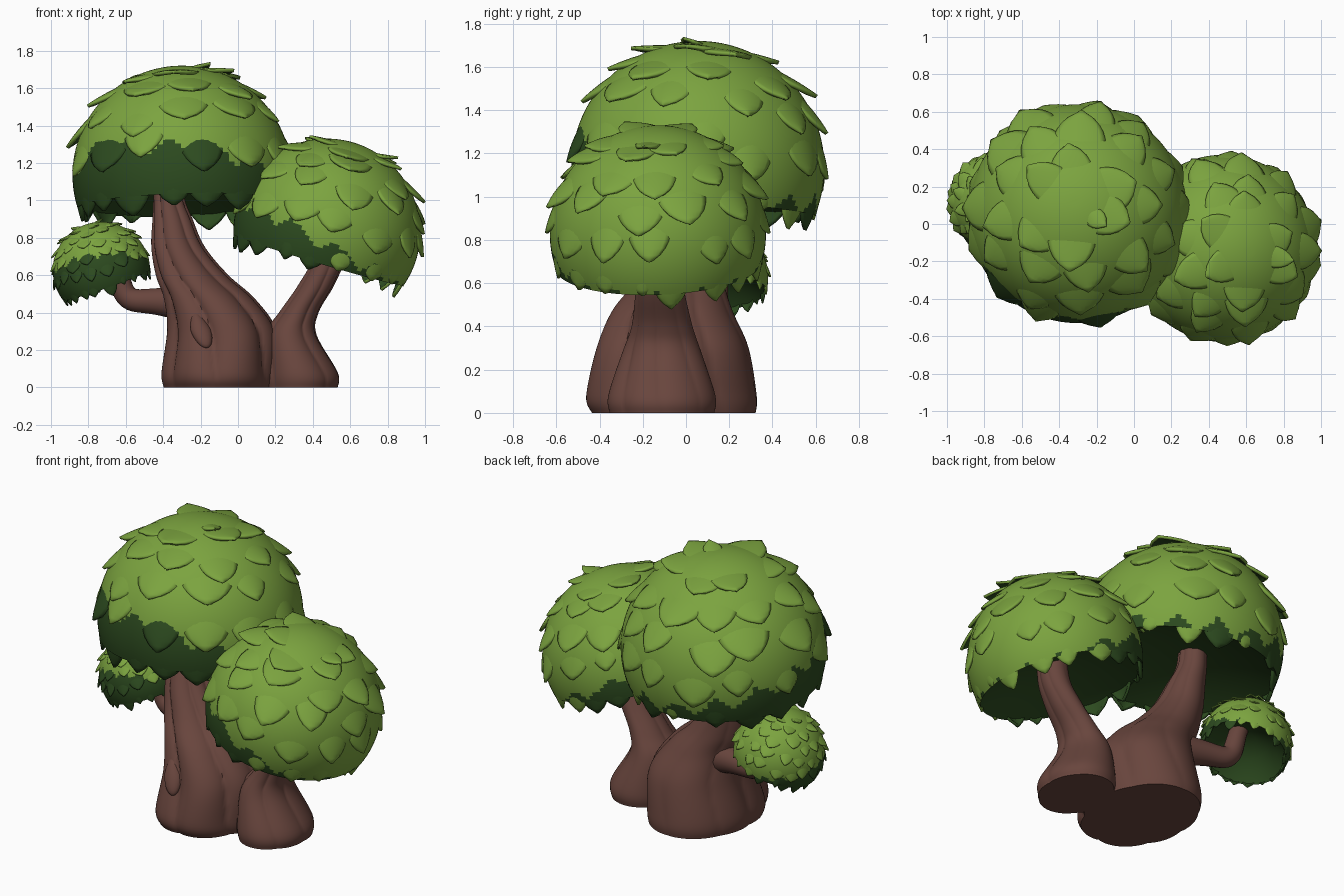
import bpy, bmesh, math, random
from mathutils import Vector

if "Cube" in bpy.data.objects:
    bpy.data.objects.remove(bpy.data.objects["Cube"])

random.seed(4)


def material(name, rgb):
    m = bpy.data.materials.new(name)
    m.diffuse_color = (*rgb, 1)
    m.use_nodes = True
    m.node_tree.nodes["Principled BSDF"].inputs["Base Color"].default_value = m.diffuse_color
    return m


LIGHT = material("leaf green", (0.20, 0.37, 0.05))
DARK = material("deep green", (0.026, 0.07, 0.014))
BARK = material("bark brown", (0.14, 0.06, 0.047))


def shade(ob, angle):
    bpy.ops.object.select_all(action='DESELECT')
    ob.select_set(True)
    bpy.context.view_layer.objects.active = ob
    bpy.ops.object.shade_smooth_by_angle(angle=math.radians(angle))


def finish(bm, name, mats, angle=40):
    me = bpy.data.meshes.new(name)
    bm.to_mesh(me)
    bm.free()
    ob = bpy.data.objects.new(name, me)
    bpy.context.collection.objects.link(ob)
    for m in mats:
        me.materials.append(m)
    shade(ob, angle)
    return ob


def skin(bm, rings, closed):
    """Quads between successive vertex rows."""
    faces = []
    for a, b in zip(rings, rings[1:]):
        n = len(a)
        for i in range(n if closed else n - 1):
            j = (i + 1) % n
            faces.append(bm.faces.new((a[i], b[i], b[j], a[j])))
    return faces


# ---- trunks: smooth lofts through key sections (cx, cy, z, rx, ry) ----
def spline(keys, t):
    i = min(int(t), len(keys) - 2)
    f = t - i
    p = [keys[max(0, min(len(keys) - 1, i + k))] for k in (-1, 0, 1, 2)]
    return [0.5 * (2 * b + (c - a) * f + (2 * a - 5 * b + 4 * c - d) * f * f
                   + (3 * b - a - 3 * c + d) * f ** 3) for a, b, c, d in zip(*p)]


def trunk(name, keys, ridges, depth, twist, n=120, steps=7):
    bm = bmesh.new()
    rings = []
    total = (len(keys) - 1) * steps
    for s in range(total + 1):
        cx, cy, z, rx, ry = spline(keys, s / steps)
        z = max(z, 0)
        ring = []
        for i in range(n):
            a = 2 * math.pi * i / n
            # grooves between rounded, twisting roots; calmer at the back and the foot
            w = abs(math.sin(ridges / 2 * (a + twist * z) + 0.7 * math.sin(2 * a)))
            amp = depth * (0.6 - 0.4 * math.sin(a)) * min(1, 0.4 + 2.5 * z)
            k = 1 + amp * (w ** 0.7 - 0.75)
            ring.append(bm.verts.new((cx + rx * k * math.cos(a), cy + ry * k * math.sin(a), z)))
        rings.append(ring)
    skin(bm, rings, True)
    bm.faces.new(rings[0])
    bm.faces.new(rings[-1])
    bmesh.ops.recalc_face_normals(bm, faces=bm.faces)
    return finish(bm, name, [BARK], 60)


trunk("main_trunk", [
    (-0.10, -0.06, 0.00, 0.30, 0.385), (-0.10, -0.07, 0.08, 0.31, 0.40),
    (-0.085, -0.06, 0.30, 0.29, 0.35), (-0.15, -0.06, 0.47, 0.24, 0.275),
    (-0.245, -0.03, 0.60, 0.19, 0.205), (-0.32, 0.00, 0.75, 0.14, 0.155),
    (-0.35, 0.04, 0.90, 0.105, 0.115), (-0.37, 0.07, 1.03, 0.08, 0.09),
    (-0.37, 0.08, 1.25, 0.075, 0.08)], 8, 0.16, 0.5)
trunk("right_trunk", [
    (0.335, -0.11, 0.00, 0.20, 0.24), (0.33, -0.11, 0.08, 0.205, 0.245),
    (0.28, -0.11, 0.28, 0.14, 0.18), (0.325, -0.11, 0.40, 0.105, 0.14),
    (0.42, -0.12, 0.55, 0.095, 0.115), (0.485, -0.13, 0.70, 0.085, 0.095),
    (0.50, -0.13, 0.95, 0.08, 0.08)], 6, 0.13, 0.6)

# ---- small side branch: bevelled curve ----
cu = bpy.data.curves.new("side_branch", 'CURVE')
cu.dimensions = '3D'
cu.bevel_depth = 1.0
cu.bevel_resolution = 5
sp = cu.splines.new('NURBS')
path = [(-0.26, 0.05, 0.44, 0.10), (-0.44, 0.10, 0.47, 0.068), (-0.59, 0.13, 0.44, 0.06),
        (-0.63, 0.14, 0.56, 0.058), (-0.65, 0.14, 0.66, 0.052), (-0.69, 0.14, 0.75, 0.05)]
sp.points.add(len(path) - 1)
for pt, (x, y, z, r) in zip(sp.points, path):
    pt.co = (x, y, z, 1)
    pt.radius = r
sp.order_u = 4
sp.use_endpoint_u = True
sp.resolution_u = 8
cu.materials.append(BARK)
branch = bpy.data.objects.new("side_branch", cu)
bpy.context.collection.objects.link(branch)
branch.select_set(True)
bpy.context.view_layer.objects.active = branch
bpy.ops.object.select_all(action='DESELECT')
branch.select_set(True)
bpy.ops.object.convert(target='MESH')
shade(bpy.context.view_layer.objects.active, 50)

# ---- teardrop knot on the front of the main trunk ----
bm = bmesh.new()
bmesh.ops.create_uvsphere(bm, u_segments=20, v_segments=14, radius=1)
for v in bm.verts:
    taper = 1 - 0.4 * max(v.co.z, 0)
    v.co = Vector((-0.20 + 0.055 * v.co.x * taper - 0.03 * v.co.z,
                   -0.355 + 0.04 * v.co.y + 0.05 * v.co.z, 0.31 + 0.10 * v.co.z))
finish(bm, "bark_knot", [BARK])


# ---- leafy crowns: tilted dome with hollowed underside, plus rows of leaves ----
def crown(name, c, R, axis, rows, plane, rim_deg, hollow, zigzag):
    c = Vector(c)
    rot = Vector((0, 0, 1)).rotation_difference(Vector(axis)).to_matrix()

    def at(theta, phi, off=0.0):
        r = R * (1 + off)
        return c + rot @ Vector((r * math.sin(theta) * math.cos(phi),
                                 r * math.sin(theta) * math.sin(phi), r * math.cos(theta)))

    def is_dark(p, jag=0.0):
        t, sx, sy = plane
        d = p - c
        wave = abs((math.atan2(d.y, d.x) * zigzag / (2 * math.pi)) % 1 - 0.5) - 0.25
        return p.z < t + sx * d.x + sy * d.y + jag * R * wave

    # dome and underside
    bm = bmesh.new()
    n, m, rim = 112, 44, math.radians(rim_deg)
    ang = [2 * math.pi * i / n for i in range(n)]
    rings = [[bm.verts.new(at(rim * k / m, a)) for a in ang] for k in range(1, m + 1)]
    outer = skin(bm, rings, True)
    outer.append(bm.faces.new(rings[0]))
    under = [rings[-1]]
    for f in (0.92, 0.75, 0.5, 0.2):
        h = R * (math.cos(rim) + hollow * (1 - f * f))
        rr = R * math.sin(rim) * f
        under.append([bm.verts.new(c + rot @ Vector((rr * math.cos(a), rr * math.sin(a), h)))
                      for a in ang])
    for f in skin(bm, under, True) + [bm.faces.new(under[-1])]:
        f.material_index = 1
    for f in outer:
        f.material_index = int(is_dark(f.calc_center_median(), 0.35))
    bmesh.ops.recalc_face_normals(bm, faces=bm.faces)
    finish(bm, name + "_dome", [LIGHT, DARK])

    # leaves: rows of (tip angle, count, length, half width, tip lift)
    bm = bmesh.new()
    for r, (tip, count, length, half, lift) in enumerate(rows):
        for i in range(count):
            phi = 2 * math.pi * (i + 0.5 * (r % 2) + random.uniform(-0.2, 0.2)) / count
            th = math.radians(tip + random.uniform(-5, 5))
            ln = math.radians(length)
            wd = math.radians(half) * random.uniform(0.8, 1.15)
            up = lift * random.uniform(0.6, 1.3)
            grid = []
            for k in range(11):
                v = k / 10
                t = th - ln * (1 - v)
                w = wd * max(0.03, 1 - v ** 2.6) ** 0.7 * (0.8 + 0.25 * v)
                row = []
                for j in range(9):
                    u = j / 4 - 1
                    off = -0.025 + (up + 0.025) * v ** 1.7 - 0.028 * u * u * (1 - 0.3 * v)
                    row.append(bm.verts.new(at(t, phi + u * w / max(0.3, math.sin(abs(t))), off)))
                grid.append(row)
            dark = int(is_dark(at(th - 0.35 * ln, phi)))
            for f in skin(bm, grid, False):
                f.material_index = dark
    ob = finish(bm, name + "_leaves", [LIGHT, DARK], 60)
    s = ob.modifiers.new("thickness", 'SOLIDIFY')
    s.thickness = 0.03 * R
    s.offset = -1
    s.material_offset = 1


broad = [(24, 1, 18, 10, 0.10), (34, 6, 24, 16, 0.08), (52, 9, 28, 16, 0.09), (70, 11, 30, 17, 0.08),
         (90, 13, 32, 17, 0.06), (113, 17, 34, 15, 0.02)]
fine = [(24, 5, 18, 13, 0.07), (40, 10, 22, 12, 0.08), (57, 14, 24, 12, 0.08), (74, 16, 24, 13, 0.08),
        (92, 18, 26, 13, 0.07), (115, 19, 30, 12, 0.03)]

# plane = height below which leaves are deep green, with slopes along x and y
crown("large_crown", (-0.30, 0.055, 1.135), 0.585, (-0.03, 0.11, 1), broad,
      (1.13, -0.12, -0.28), 106, 0.22, 15)
crown("right_crown", (0.475, -0.13, 0.83), 0.50, (0.30, -0.04, 1), broad,
      (0.75, -0.55, -0.02), 108, 0.24, 13)
crown("small_crown", (-0.73, 0.12, 0.625), 0.26, (-0.35, -0.08, 1), fine,
      (0.64, 0.15, -0.30), 108, 0.45, 17)
